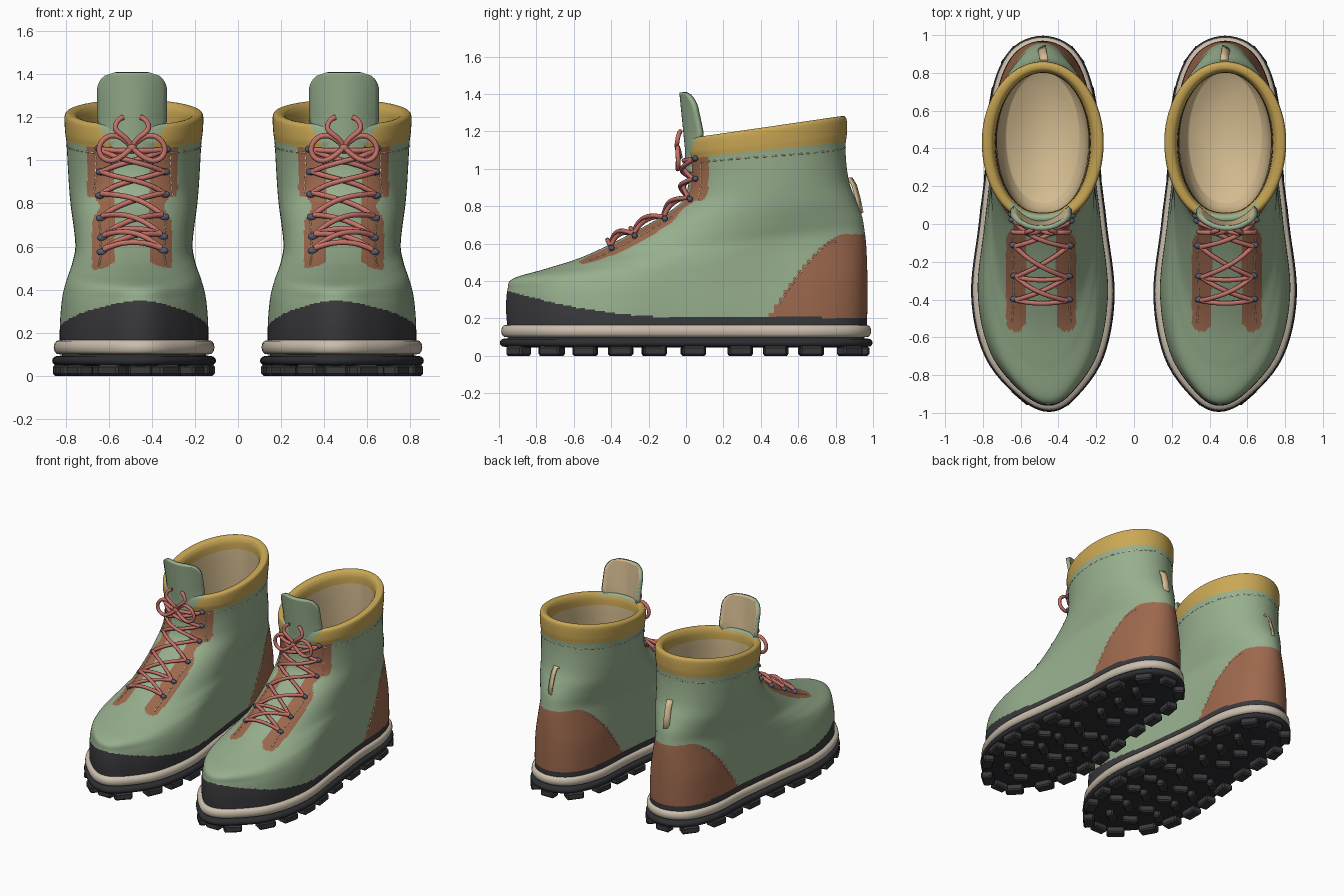
import bpy, bmesh, math
from mathutils import Vector, Matrix
from mathutils.bvhtree import BVHTree

if "Cube" in bpy.data.objects:
    bpy.data.objects.remove(bpy.data.objects["Cube"])
CX, FX = .483, .492          # centre lines of the left boot and of its lacing
PARTS = []

def material(name, *rgb):
    m = bpy.data.materials.new(name)
    m.use_nodes = True
    m.diffuse_color = (*rgb, 1)
    m.node_tree.nodes["Principled BSDF"].inputs["Base Color"].default_value = (*rgb, 1)
    return m

GREEN = material("sage canvas", .31, .43, .27)
BROWN = material("brown leather", .34, .14, .075)
YELLOW = material("mustard collar", .59, .39, .09)
RUBBER = material("black rubber", .042, .042, .047)
OUTSOLE = material("dark outsole", .026, .027, .031)
CREAM = material("cream welt", .6, .52, .42)
TAN = material("tan lining", .66, .5, .28)
LACE = material("coral lace", .56, .17, .14)
METAL = material("hook metal", .09, .11, .17)
THREAD = material("pale thread", .8, .66, .4)

def add(name, data, *mats):
    for m in mats:
        data.materials.append(m)
    ob = bpy.data.objects.new("left_" + name, data)
    bpy.context.collection.objects.link(ob)
    PARTS.append(ob)
    return ob

def mesh_part(name, bm, *mats, smooth=True):
    me = bpy.data.meshes.new(name)
    for f in bm.faces:
        f.smooth = smooth
    bm.to_mesh(me)
    return add(name, me, *mats)

def tube(name, paths, depth, mat, res, kind):
    cu = bpy.data.curves.new(name, 'CURVE')
    cu.dimensions, cu.use_fill_caps = '3D', True
    cu.bevel_depth, cu.bevel_resolution, cu.resolution_u = depth, res, 5
    for path in paths:
        sp = cu.splines.new(kind)
        sp.points.add(len(path) - 1)
        for p, co in zip(sp.points, path):
            p.co = (*co, 1)
        sp.order_u, sp.use_endpoint_u = min(4, len(path)), True
    add(name, cu, mat)

def catmull(a, b, c, d, t):
    return b + .5 * t * (c - a + t * (2*a - 5*b + 4*c - d + t * (3*(b - c) + d - a)))

# Half widths of the footprint at equal angles from toe to heel
FOOT = [0, .4, .83, 1, .893, .773, .71, .455, 0]
FOOT += [-w for w in FOOT[-2:0:-1]]

def ring(s, yf, zf, yb, zb, w, blend):
    u, k = (1 - math.cos(s)) / 2, s / math.tau * 16
    foot = catmull(*[FOOT[(int(k) + j) % 16] for j in (-1, 0, 1, 2)], k - int(k))
    shaft = math.copysign(abs(math.sin(s)) ** (.86 if u < .5 else 1), math.sin(s))
    y = yf + (yb - yf) * u
    x = CX - .035 * max(0, -y) ** 4 + w * (foot * (1 - blend) + shaft * blend)
    return Vector((x, y, zf + (zb - zf) * u))

def loft(rings, cols):
    bm = bmesh.new()
    rows = [[bm.verts.new(ring(math.tau * c / cols, *r)) for c in range(cols)] for r in rings]
    for a, b in zip(rows, rows[1:]):
        for c in range(cols):
            bm.faces.new((a[c], a[c - 1], b[c - 1], b[c]))
    bm.faces.new(rows[0])
    bm.faces.new(rows[-1])
    bmesh.ops.recalc_face_normals(bm, faces=bm.faces)
    return bm

def sheet(name, fn, nu, nv, thick, *mats):
    bm = bmesh.new()
    g = [[bm.verts.new(fn(i / nu, j / nv)) for j in range(nv + 1)] for i in range(nu + 1)]
    for a, b in zip(g, g[1:]):
        for j in range(nv):
            bm.faces.new((a[j], b[j], b[j+1], a[j+1]))
    so = mesh_part(name, bm, *mats).modifiers.new("thickness", 'SOLIDIFY')
    so.thickness, so.offset, so.material_offset = thick, -1, len(mats) - 1

# Upper: front y, z, back y, z, half width, roundness; up the outside, then down the lining
KEYS = [
    (-.955, .15, .967, .15, .345, 0), (-.962, .25, .97, .27, .343, 0),
    (-.955, .35, .97, .41, .333, .06), (-.925, .412, .967, .52, .316, .3),
    (-.75, .465, .962, .61, .293, .6), (-.55, .53, .953, .68, .276, .85),
    (-.33, .635, .94, .75, .28, 1), (-.13, .745, .91, .83, .293, 1),
    (-.02, .83, .875, .92, .301, 1), (.015, .93, .858, 1.02, .307, 1),
    (.015, 1.04, .853, 1.12, .313, 1), (.005, 1.09, .86, 1.19, .32, 1),
    (.01, 1.15, .858, 1.265, .321, 1), (.03, 1.165, .838, 1.282, .3, 1),
    (.05, 1.15, .81, 1.265, .265, 1), (.06, 1.08, .8, 1.19, .25, 1),
    (.06, .8, .81, .85, .243, 1), (.06, .42, .85, .42, .235, 1), (.12, .3, .8, .3, .19, 1)]
OUTER, SUB, COLS = 14, 14, 200
fine = []
for i in range(len(KEYS) - 1):
    q = [KEYS[min(max(i + j, 0), len(KEYS) - 1)] for j in (-1, 0, 1, 2)]
    n = SUB if i < OUTER else 4
    fine += [[catmull(*v, k / n) for v in zip(*q)] for k in range(n)]
shell = loft(fine + [KEYS[-1]], COLS)

def counter(y):
    return .65 - 1.81 * max(0, .84 - y) ** 1.526

def collar(y):
    return 1.06 + .1 * (y - .05)

def upper_slot(f):
    x, y, z = f.calc_center_median()
    d = abs(x - FX)
    if f.index >= OUTER * SUB * COLS:
        return 2 if z > 1.08 + .13 * y else 4
    if z > collar(y):
        return 0 if y < .2 and d < .1 + .6 * max(0, z - 1.07) else 2
    if z < .205 + .145 * max(0, -y / .96) ** 2:
        return 3
    if y > .4 and z < counter(y):
        return 1
    edge = .185 - .035 * math.exp(-((z - .785) / .04) ** 2) + (.027 if z > .83 else 0)
    return int(.08 < d < edge and -.57 + 15 * (d - .135) ** 2 < y < .12)

shell.faces.index_update()
for f in shell.faces:
    f.material_index = upper_slot(f)
tree = BVHTree.FromBMesh(shell)
mesh_part("upper", shell, GREEN, BROWN, YELLOW, RUBBER, TAN)

def snap(x, y, z, off):
    p, n, *_ = tree.find_nearest((FX + x, y, z))
    return p + n * off

# Sole layers: (inset, height) profiles around the footprint
for name, mat, profile in (
        ("outsole", OUTSOLE, [(.05, .045), (.012, .05), (.002, .06), (0, .07), (.002, .08),
                              (.012, .09), (.045, .094), (.045, .11)]),
        ("welt", CREAM, [(.045, .098), (.02, .102), (.01, .115), (.007, .132), (.01, .15),
                         (.02, .162), (.05, .168)])):
    mesh_part(name, loft([(-.995 + o, z, .997 - o, z, .38 - o, 0) for o, z in profile], 96), mat)

# Tread lugs: a row along each edge and angled bars inside
bm = bmesh.new()

def lug(x, y, angle, length, width):
    m = Matrix.Translation((x, y, .026)) @ Matrix.Rotation(angle, 4, 'Z')
    bmesh.ops.create_cube(bm, size=1, matrix=m @ Matrix.Diagonal((length, width, .052, 1)))

for y in (-.9, -.72, -.54, -.35, -.17, .04, .29, .48, .67, .88):
    for side in (-1, 1):
        s = side * math.acos(-y / .96) % math.tau
        p, q = (ring(s + e, -.955, 0, .955, 0, .335, 0) for e in (-.03, .03))
        lug(*((p + q) / 2).xy, math.atan2(q.y - p.y, q.x - p.x), .125, .08)
        if abs(y) < .8:
            lug(CX + side * .07, y + .02 * side, side * .6, .11, .055)
        if -.6 < y < .1:
            lug(CX + side * .19, y, -side * .6, .1, .055)
lug(CX - .03, -.925, 0, .11, .07)
lug(CX, .945, 0, .11, .07)
bev = mesh_part("tread_lugs", bm, RUBBER, smooth=False).modifiers.new("soft edges", 'BEVEL')
bev.width, bev.segments = .01, 1

# Tongue, narrowing into the throat and rounded at the top
def tongue(u, v):
    z, a = .98 + .427 * v, 2 * u - 1
    half = .163 * min(1, .6 + .4 * max(0, (z - 1.06) / .12))
    if z > 1.32:
        half = .085 + .078 * math.sqrt(max(0, 1 - ((z - 1.32) / .087) ** 2))
    curl = (.09 - .13 * max(0, z - 1.2)) * (a * half / .163) ** 2
    return (FX + a * half, -.005 - .1 * max(0, z - 1.1) + curl, z)

sheet("tongue", tongue, 16, 30, .026, GREEN, TAN)

# Heel pull loop, slightly twisted
PULL = [(.85, .94), (.885, .945), (.905, .91), (.925, .84), (.94, .77), (.925, .76), (.9, .83)]

def pull(u, v):
    y, z = PULL[round(u * 6)]
    return (CX + (v - .5) * .04 + .02 * (u - .5), y - .02 * v, z)

sheet("pull_loop", pull, 6, 1, .01, TAN)

# Laces crossing between rows of hooks, with a bow
ROWS = [(.14, -.41, .6), (.14, -.29, .67), (.145, -.13, .76),
        (.155, -.01, .86), (.165, 0, .95), (.17, 0, 1.045)]

def span(a, b, side, lift):
    mix = [[p * (1 - k / 6) + q * k / 6 for p, q in zip(a, (-b[0], *b[1:]))] for k in range(7)]
    return [snap(side * x, y, z, .016 + lift * math.sin(math.pi * k / 6)) for k, (x, y, z) in enumerate(mix)]

laces = [span(r, r, 1, .012) for r in (ROWS[0], ROWS[1], ROWS[-1])]
LOOP = [(0, -.03, 1.06), (.06, -.045, 1.13), (.14, -.045, 1.11), (.165, -.04, 1.03),
        (.1, -.045, .98), (.04, -.045, 1.02), (0, -.04, 1.06)]
TAIL = [(0, -.03, 1.06), (.02, -.05, 1.11), (.1, -.05, 1.13), (.07, -.04, 1.19), (.04, -.03, 1.2)]
for side in (-1, 1):
    laces += [span(a, b, side, .018 - side * .009) for a, b in zip(ROWS, ROWS[1:])]
    laces += [[(FX + side * x, y, z) for x, y, z in path] for path in (LOOP, TAIL)]
tube("laces", laces, .0125, LACE, 2, 'NURBS')

def beads(name, places, stretch, mat):
    bm = bmesh.new()
    for p in places:
        m = Matrix.Translation(p) @ Matrix.Diagonal((stretch, 1, 1, 1))
        bmesh.ops.create_uvsphere(bm, u_segments=10, v_segments=6, radius=.016, matrix=m)
    mesh_part(name, bm, mat)

beads("lace_hooks", [snap(e * (x + .015), y, z, .008) for x, y, z in ROWS for e in (-1, 1)], 1.6, METAL)
beads("lace_knot", [(FX, -.04, 1.06)], 1.4, LACE)

# Dashed stitching on the heel counter, facings and below the collar
dashes = []

def stitch(n, path):
    pts = [snap(*path(i / n), -.001) for i in range(n + 1)]
    dashes.extend([a, a.lerp(b, .55)] for a, b in zip(pts, pts[1:]))

for e in (-1, 1):
    stitch(16, lambda t: (e * .3, .5 + .37 * t, counter(.5 + .37 * t) - .02))
    stitch(14, lambda t: (e * .165, -.53 + .46 * t, .54 + .23 * t))
    stitch(7, lambda t: (e * .196, .05, .84 + .19 * t))
    stitch(22, lambda t: (e * .3 * math.sin(.6 + 2.54 * t), .43 - .42 * math.cos(.6 + 2.54 * t), 1.035 + .08 * t))
tube("stitching", dashes, .005, THREAD, 0, 'POLY')

# Right boot mirrors the left
for ob in PARTS:
    twin = ob.copy()
    twin.name = ob.name.replace("left_", "right_")
    twin.scale.x = -1
    bpy.context.collection.objects.link(twin)
